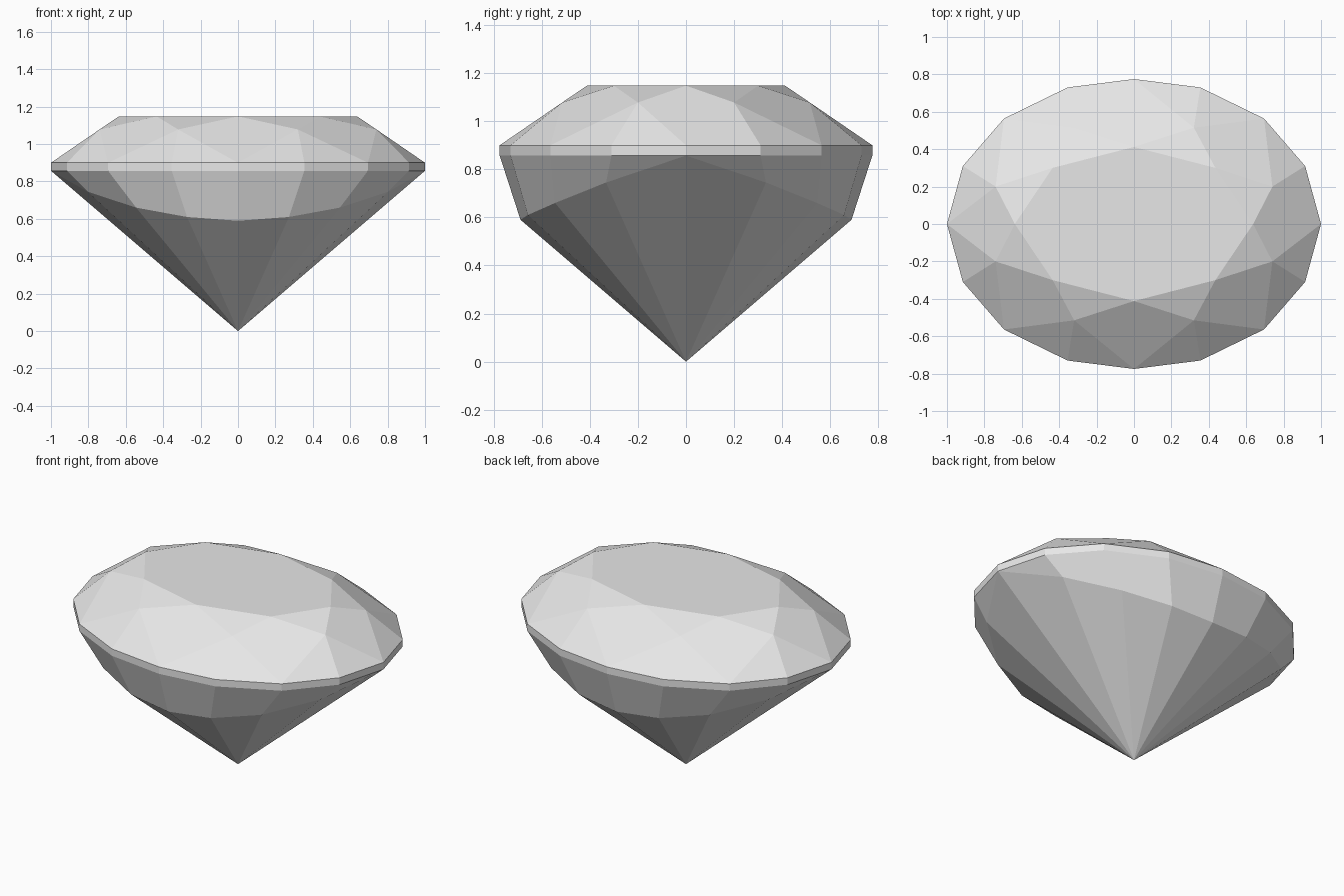
import bpy
import bmesh
import math

default = bpy.data.objects.get("Cube")
if default:
    bpy.data.objects.remove(default, do_unlink=True)

TABLE_Z, STAR_Z, GIRDLE_TOP, GIRDLE_BASE = 1.148, 1.078, 0.90, 0.857
CONE_SLOPE = 1 / GIRDLE_BASE   # pavilion cone radius per unit of height


def full_ring(quarter):
    """Mirror quarter points over x and y, ordered round from +x."""
    points = {(x * sx, y * sy, z) for x, y, z in quarter
              for sx in (1, -1) for sy in (1, -1)}
    return sorted(points, key=lambda p: math.atan2(p[1], p[0]) % math.tau)


bm = bmesh.new()


def add_ring(quarter):
    return [bm.verts.new(p) for p in full_ring(quarter)]


# Oval outline shared by both girdle edges
outline = [(1, 0), (0.915, 0.31), (0.695, 0.564), (0.355, 0.73), (0, 0.775)]
girdle_top = add_ring([(x, y, GIRDLE_TOP) for x, y in outline])
girdle_base = add_ring([(x, y, GIRDLE_BASE) for x, y in outline])

# Crown: eight-sided table and the star points below its edges
table = add_ring([(x, y, TABLE_Z) for x, y in [(0.637, 0), (0.435, 0.3), (0, 0.412)]])
stars = add_ring([(x, y, STAR_Z) for x, y in [(0.74, 0.2), (0.32, 0.515)]])

# Pavilion: a round cone whose upper break dips towards the front and back
breaks = []
for i, z in enumerate([0.745, 0.66, 0.61, 0.59], start=1):
    a = i * math.pi / 8
    x = 0 if i == 4 else z * CONE_SLOPE * math.cos(a)
    breaks.append((x, z * CONE_SLOPE * math.sin(a), z))
cone = add_ring(breaks)
cone.insert(0, girdle_base[0])      # the break meets the girdle at both ends
cone.insert(8, girdle_base[8])
culet = bm.verts.new((0, 0, 0))


def facet(*verts):
    bm.faces.new(list(dict.fromkeys(verts)))


# Crown facets: table, stars, kites and upper girdle triangles
facet(*table)
for k in range(8):
    n = (k + 1) % 8
    g0, g1, g2 = (girdle_top[(2 * k + j) % 16] for j in range(3))
    facet(table[k], stars[k], table[n])
    facet(table[k], stars[k - 1], g0, stars[k])
    facet(stars[k], g0, g1)
    facet(stars[k], g1, g2)

# Girdle band, lower girdle facets and pavilion mains
for k in range(16):
    n = (k + 1) % 16
    facet(girdle_top[k], girdle_base[k], girdle_base[n], girdle_top[n])
    facet(girdle_base[k], cone[k], cone[n], girdle_base[n])
    facet(cone[k], culet, cone[n])

bmesh.ops.recalc_face_normals(bm, faces=bm.faces)
mesh = bpy.data.meshes.new("oval_gemstone")
bm.to_mesh(mesh)
bm.free()

# Single pale grey stone colour
colour = (0.8, 0.8, 0.8, 1)
stone = bpy.data.materials.new("pale_grey_stone")
stone.use_nodes = True
stone.diffuse_color = colour
for node in stone.node_tree.nodes:
    if node.type == 'BSDF_PRINCIPLED':
        node.inputs["Base Color"].default_value = colour
mesh.materials.append(stone)

gem = bpy.data.objects.new("oval_gemstone", mesh)
bpy.context.collection.objects.link(gem)
